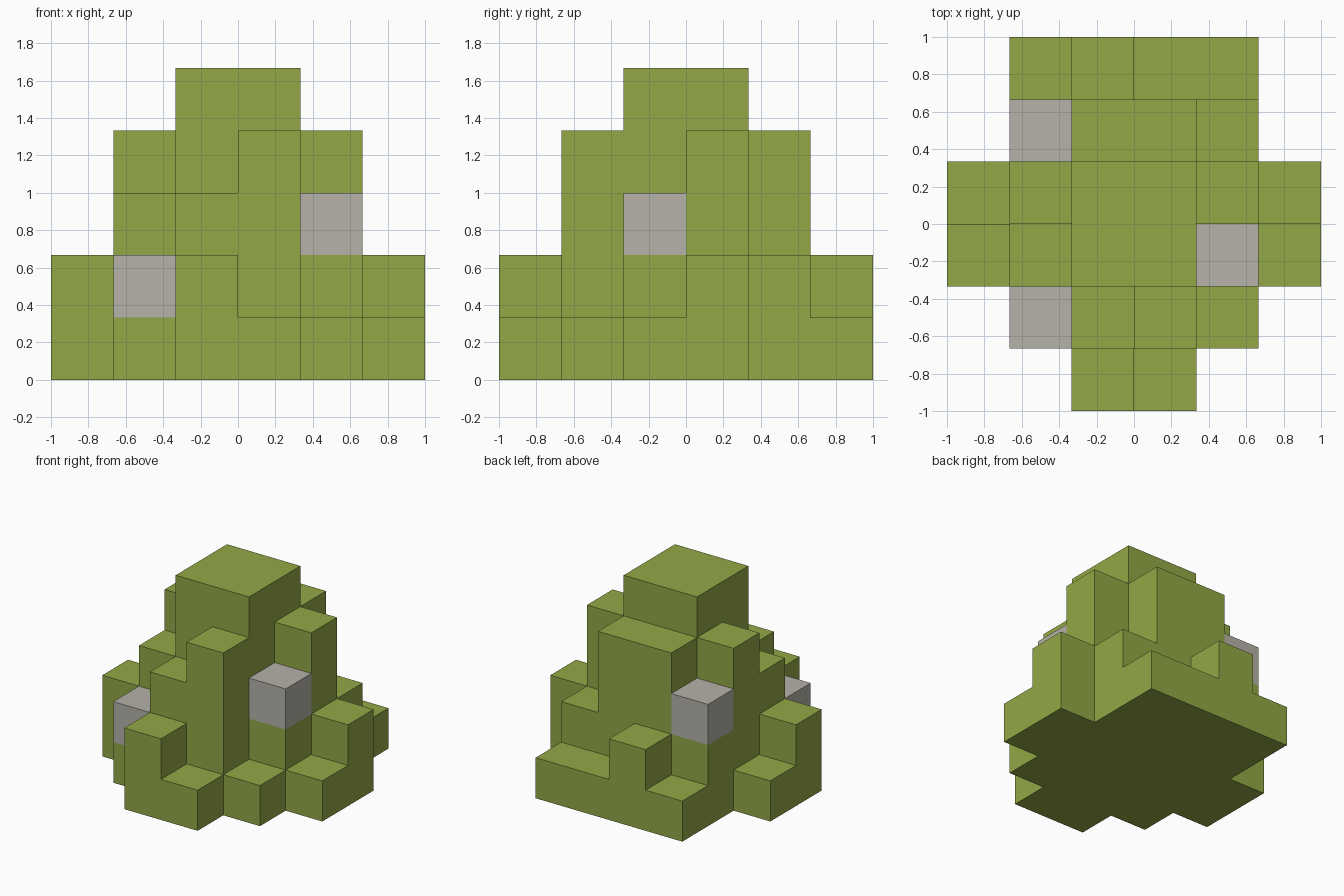
import bpy
import bmesh
import math
from mathutils import Vector

cube = bpy.data.objects.get("Cube")
if cube:
    bpy.data.objects.remove(cube, do_unlink=True)

CELL = 1 / 3
HALF = 3  # half the grid width in cells

# Column heights in cells: rows run back to front, columns run -x to +x
HEIGHTS = ["012110",
           "034420",
           "145542",
           "235531",
           "023410",
           "002100"]

# Grid positions (x, y, z) of the exposed stone blocks
STONES = {(1, 1, 1), (4, 2, 2), (1, 4, 2)}


def make_material(name, colour):
    mat = bpy.data.materials.new(name)
    mat.use_nodes = True
    mat.diffuse_color = colour
    mat.node_tree.nodes["Principled BSDF"].inputs["Base Color"].default_value = colour
    return mat


def build_blocks(name, cells, solid, mat):
    """Mesh the outer skin of the cells, leaving out faces against solid neighbours."""
    bm = bmesh.new()
    for cell in cells:
        centre = Vector(cell) + Vector((0.5 - HALF, 0.5 - HALF, 0.5))
        for axis in range(3):
            for sign in (-1, 1):
                normal = Vector((0, 0, 0))
                normal[axis] = sign
                if tuple(int(c + n) for c, n in zip(cell, normal)) in solid:
                    continue
                u = Vector((0, 0, 0))
                u[(axis + 1) % 3] = 0.5
                v = normal.cross(u)
                mid = centre + normal * 0.5
                corners = (mid - u - v, mid + u - v, mid + u + v, mid - u + v)
                bm.faces.new([bm.verts.new(p * CELL) for p in corners])
    # Weld the squares and merge flat areas into single faces
    bmesh.ops.remove_doubles(bm, verts=bm.verts, dist=0.001)
    bmesh.ops.dissolve_limit(bm, angle_limit=math.radians(1),
                             verts=bm.verts, edges=bm.edges)
    mesh = bpy.data.meshes.new(name)
    bm.to_mesh(mesh)
    bm.free()
    mesh.materials.append(mat)
    obj = bpy.data.objects.new(name, mesh)
    bpy.context.collection.objects.link(obj)
    return obj


green = make_material("moss_green", (0.291, 0.386, 0.061, 1))
grey = make_material("stone_grey", (0.462, 0.445, 0.392, 1))

# Fill each column up to its height
solid = {(x, 5 - row, z)
         for row, line in enumerate(HEIGHTS)
         for x, height in enumerate(line)
         for z in range(int(height))}

# Stepped leafy mound
build_blocks("mound", solid - STONES, solid, green)

# Stone blocks set into the mound
for number, cell in enumerate(sorted(STONES), 1):
    build_blocks(f"stone_block_{number}", {cell}, solid, grey)
